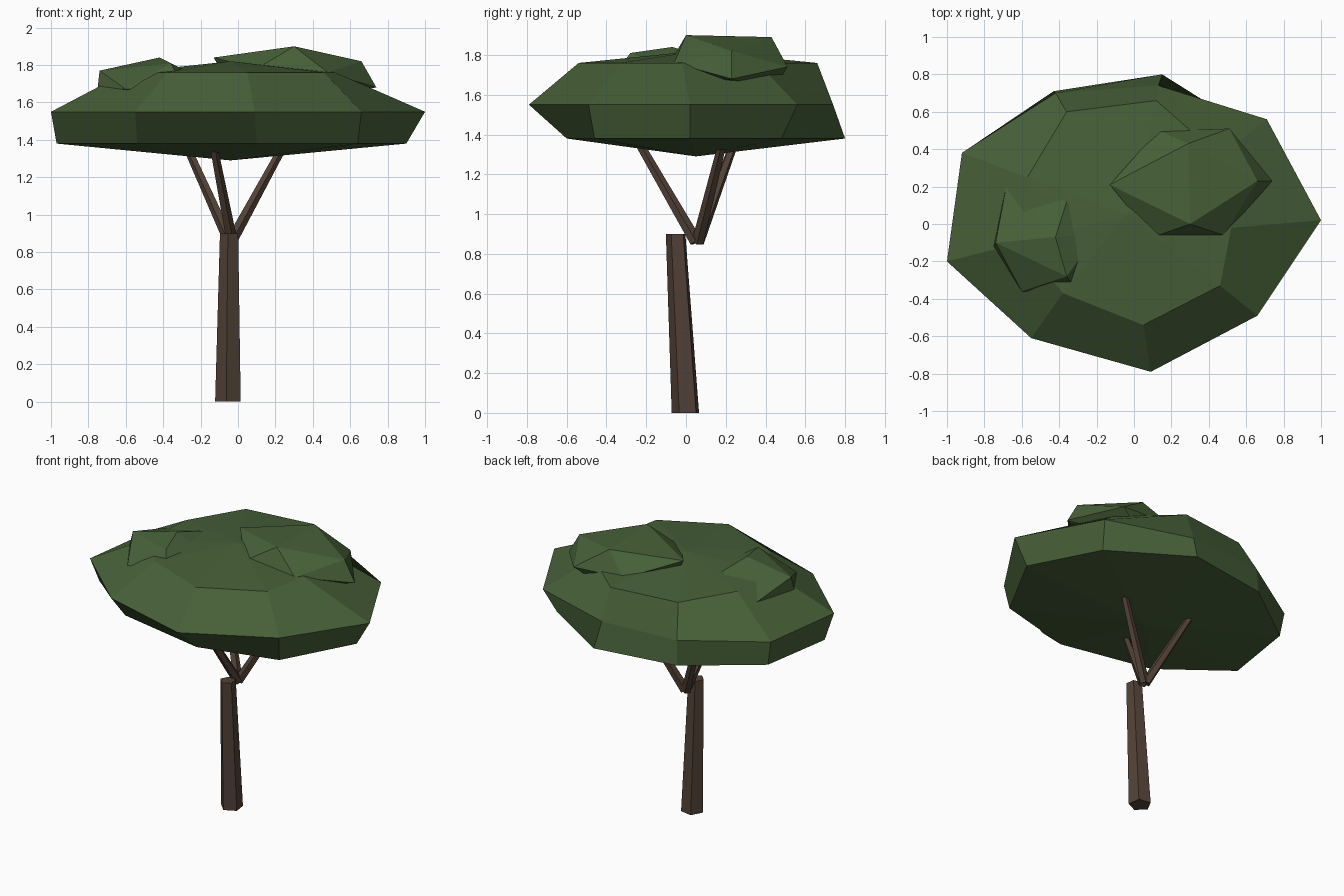
import bpy, bmesh
from math import cos, sin, radians
from mathutils import Vector

cube = bpy.data.objects.get("Cube")
if cube:
    bpy.data.objects.remove(cube, do_unlink=True)


def material(name, rgb):
    mat = bpy.data.materials.new(name)
    mat.use_nodes = True
    color = (*rgb, 1)
    mat.diffuse_color = color
    mat.node_tree.nodes["Principled BSDF"].inputs["Base Color"].default_value = color
    return mat


leaf_green = material("leaf_green", (0.063, 0.117, 0.04))
bark_brown = material("bark_brown", (0.085, 0.054, 0.038))


def finish(name, bm, mat):
    bmesh.ops.recalc_face_normals(bm, faces=bm.faces[:])
    mesh = bpy.data.meshes.new(name)
    bm.to_mesh(mesh)
    bm.free()
    mesh.materials.append(mat)
    obj = bpy.data.objects.new(name, mesh)
    bpy.context.collection.objects.link(obj)
    return obj


def bridge(bm, low, high):
    n = len(low)
    for i in range(n):
        j = (i + 1) % n
        bm.faces.new((low[i], low[j], high[j], high[i]))


def limb(name, start, end, r0, r1, turn, level=False):
    """Tapered five-sided limb; level keeps its ends horizontal."""
    start, end = Vector(start), Vector(end)
    rot = (end - start).to_track_quat('Z', 'Y')
    bm = bmesh.new()
    rings = []
    for center, r in ((start, r0), (end, r1)):
        ring = []
        for i in range(5):
            a = radians(turn + 72 * i)
            offset = Vector((r * cos(a), r * sin(a), 0))
            ring.append(bm.verts.new(center + (offset if level else rot @ offset)))
        rings.append(ring)
    bridge(bm, *rings)
    for ring in rings:
        bm.faces.new(ring)
    return finish(name, bm, bark_brown)


def clump(name, points, center=None):
    """Faceted leaf clump; with a center, each point gets an opposite twin."""
    points = [Vector(p) for p in points]
    if center:
        points += [2 * Vector(center) - p for p in points]
    bm = bmesh.new()
    for p in points:
        bm.verts.new(p)
    bmesh.ops.convex_hull(bm, input=bm.verts[:])
    return finish(name, bm, leaf_green)


# Trunk and its three branches
limb("trunk", (-0.05, 0, 0), (-0.045, -0.05, 0.9), 0.073, 0.052, 44, level=True)
for name, base, tip in (
        ("front_branch", (-0.035, 0.05, 0.86), (-0.135, -0.25, 1.38)),
        ("left_branch", (-0.035, 0.06, 0.86), (0.25, 0.19, 1.38)),
        ("right_branch", (-0.045, 0.06, 0.86), (-0.28, 0.25, 1.38))):
    limb(name, base, tip, 0.032, 0.022, 20)

# Main canopy: three nine-sided rings between two peaks
rings_xy = (
    (1.38, ((-.97, -.14), (-.54, -.47), (.1, -.6), (.64, -.46), (.9, .02),
            (.66, .48), (.15, .8), (-.43, .71), (-.89, .37))),
    (1.55, ((-1, -.2), (-.55, -.61), (.09, -.79), (.66, -.49), (1, .02),
            (.71, .56), (.13, .74), (-.42, .7), (-.92, .38))),
    (1.76, ((-.6, -.1), (-.38, -.37), (.05, -.54), (.46, -.33), (.52, -.02),
            (.46, .36), (.12, .66), (-.36, .6), (-.57, .25))))
bm = bmesh.new()
rings = [[bm.verts.new((x, y, z)) for x, y in ring] for z, ring in rings_xy]
for low, high in zip(rings, rings[1:]):
    bridge(bm, low, high)
for ring, peak in ((rings[0], (-0.04, 0.05, 1.29)), (rings[-1], (-0.04, 0.05, 1.82))):
    top = bm.verts.new(peak)
    for i, v in enumerate(ring):
        bm.faces.new((v, ring[(i + 1) % len(ring)], top))
finish("canopy", bm, leaf_green)

# Smaller leaf clumps on top
clump("left_leaf_clump", ((.74, .23, 1.68), (.3, 0, 1.9), (.29, .43, 1.89),
                          (.66, .23, 1.82), (.51, .51, 1.74), (.13, .5, 1.76)),
      center=(.305, .22, 1.76))
clump("right_leaf_clump", ((-.42, -.07, 1.84), (-.74, -.1, 1.77), (-.75, -.12, 1.68),
                           (-.6, -.36, 1.67), (-.68, .22, 1.69), (-.36, -.28, 1.81),
                           (-.36, .12, 1.79), (-.3, -.36, 1.7), (-.2, -.06, 1.73),
                           (-.47, -.08, 1.6)))
